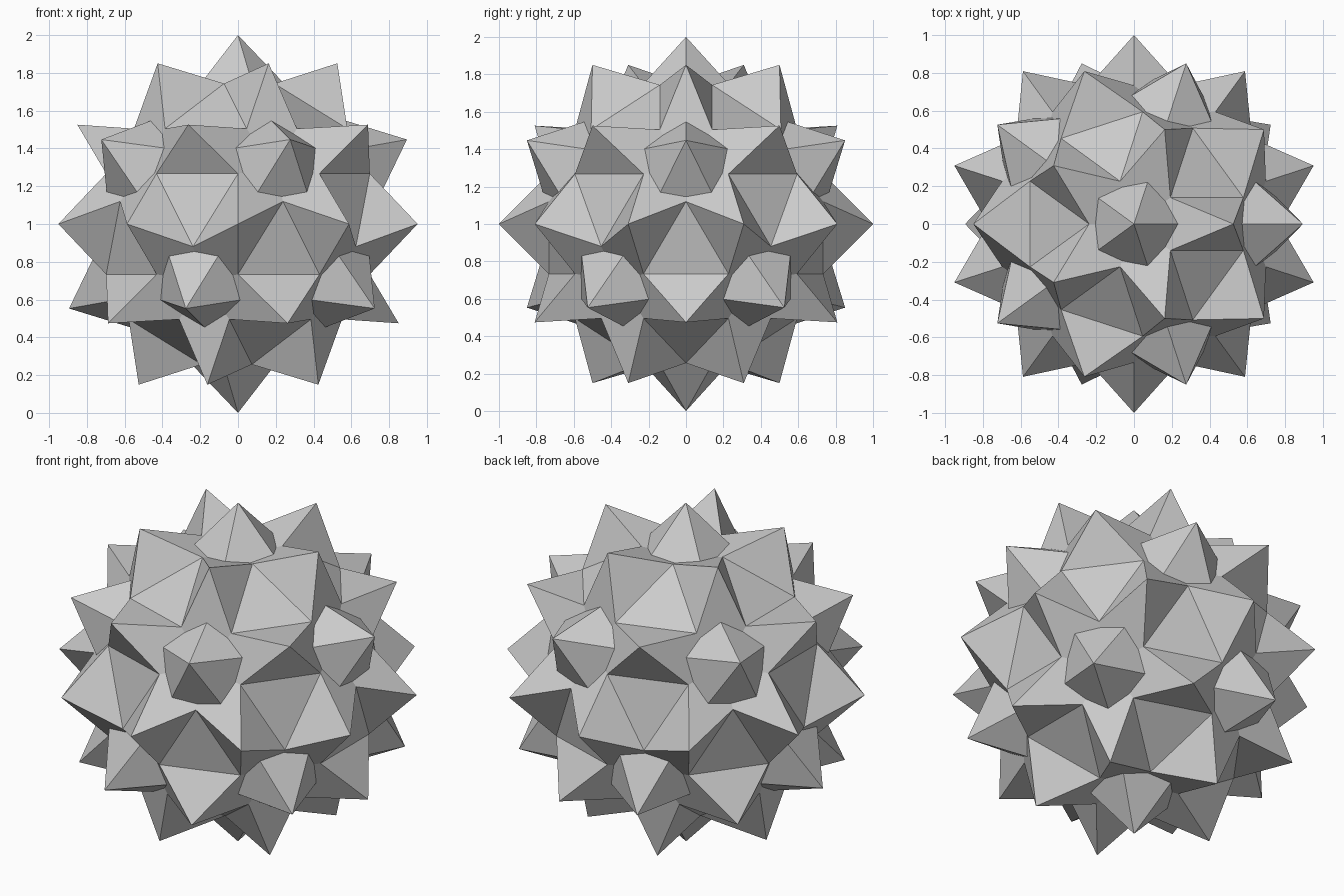
import bpy, bmesh
from math import sin, cos, pi, sqrt
from itertools import combinations
from mathutils import Vector
from mathutils.geometry import intersect_line_plane

if "Cube" in bpy.data.objects:
    bpy.data.objects.remove(bpy.data.objects["Cube"])

# Twelve five-sided spike tips (icosahedron directions)
k = 1 / sqrt(5)
F = [Vector((0, 0, 1)), Vector((0, 0, -1))]
for i in range(5):
    a = i * 2 * pi / 5
    F.append(Vector((2 * k * cos(a), 2 * k * sin(a), k)))
    F.append(Vector((-2 * k * cos(a), -2 * k * sin(a), -k)))


def near(i, j):
    return F[i].dot(F[j]) > 0.4


pairs = [p for p in combinations(range(12), 2) if near(*p)]
trios = [t for t in combinations(range(12), 3)
         if all(near(*p) for p in combinations(t, 2))]

# Thirty four-sided spike tips and their base corners
A = {p: (F[p[0]] + F[p[1]]).normalized() for p in pairs}
G = {t: sum((F[i] for i in t), Vector()).normalized() for t in trios}
Q = {(i, t): F[i] * 0.432 + G[t] * 0.392 for t in trios for i in t}
sides = {p: [t for t in trios if p[0] in t and p[1] in t] for p in pairs}

# Where the small spike ridges meet the large spikes
P, N = {}, {}
for p in pairs:
    t1, t2 = sides[p]
    for i in p:
        q1, q2 = Q[i, t1], Q[i, t2]
        P[i, p] = A[p].lerp((q1 + q2) / 2, 0.88)
        N[i, p] = (q1 - A[p]).cross(q2 - A[p])

# Inner valley points beside each base corner
V, ends = {}, {}
for i, t in Q:
    p1, p2 = [p for p in combinations(t, 2) if i in p]
    ends[i, t] = (p1, p2)
    d = N[i, p1].cross(N[i, p2])
    n = (P[i, p1] - F[i]).cross(P[i, p2] - F[i])
    V[i, t] = intersect_line_plane(Q[i, t], Q[i, t] + d, F[i], n)

bm = bmesh.new()
cache = {}


def face(*pts):
    n = Vector()
    for a, b in zip(pts, pts[1:] + pts[:1]):
        n += a.cross(b)
    if n.dot(sum(pts, Vector())) < 0:
        pts = pts[::-1]
    vs = []
    for p in pts:
        key = tuple(round(c, 4) + 0.0 for c in p)
        if key not in cache:
            cache[key] = bm.verts.new(p + Vector((0, 0, 1)))
        vs.append(cache[key])
    bm.faces.new(vs)


# Flat triangles between the spikes
for t in trios:
    face(*[Q[i, t] for i in t])

# Large four-sided spikes, notched on the short sides
for p in pairs:
    t1, t2 = sides[p]
    for t in (t1, t2):
        face(A[p], Q[p[0], t], Q[p[1], t])
    for i in p:
        face(A[p], Q[i, t1], V[i, t1], P[i, p], V[i, t2], Q[i, t2])

# Small five-sided spikes
for (i, t), (p1, p2) in ends.items():
    face(F[i], P[i, p1], V[i, t], P[i, p2])

bmesh.ops.triangulate(bm, faces=[f for f in bm.faces if len(f.verts) > 4],
                      ngon_method='EAR_CLIP')
mesh = bpy.data.meshes.new("spiked_ball")
bm.to_mesh(mesh)
bm.free()
bpy.context.collection.objects.link(bpy.data.objects.new("spiked_ball", mesh))
